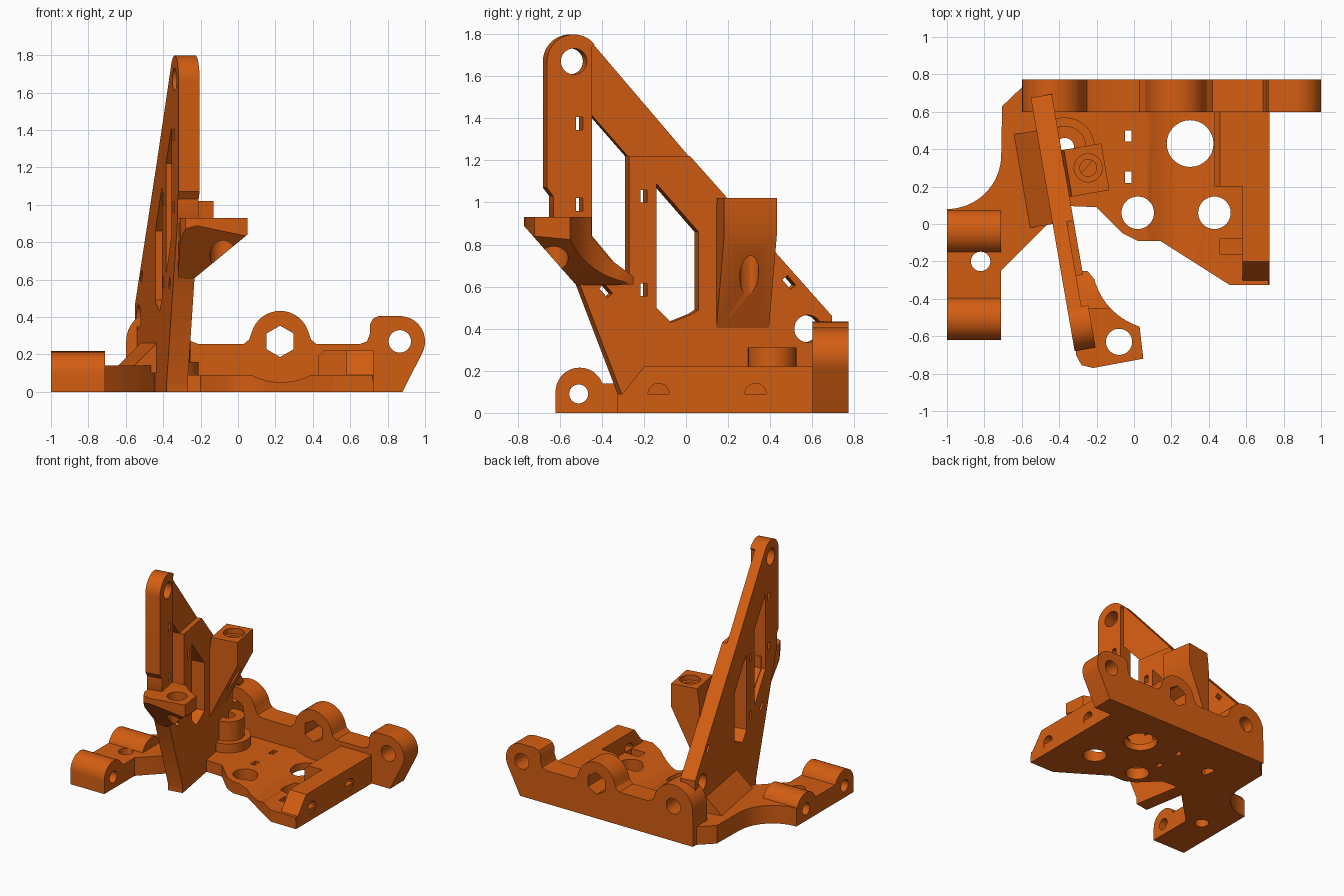
import bpy, bmesh, math
from mathutils import Vector

if "Cube" in bpy.data.objects:
    bpy.data.objects.remove(bpy.data.objects["Cube"])

orange = bpy.data.materials.new("orange plastic")
orange.diffuse_color = (0.65, 0.11, 0.006, 1)
orange.use_nodes = True
orange.node_tree.nodes["Principled BSDF"].inputs["Base Color"].default_value = orange.diffuse_color
AXES = {'x': lambda p, h: (h, p[0], p[1]),
        'y': lambda p, h: (p[0], h, p[1]),
        'z': lambda p, h: (p[0], p[1], h)}


def arc(cx, cy, r, a0, a1, n=16):
    return [(cx + r * math.cos(math.radians(a0 + (a1 - a0) * i / n)),
             cy + r * math.sin(math.radians(a0 + (a1 - a0) * i / n))) for i in range(n + 1)]


def circle(cx, cy, r, n=32, start=0):
    return arc(cx, cy, r, start, start + 360, n)[:-1]


def rect(cx, cy, w, h, turn=0):
    c, s = math.cos(turn), math.sin(turn)
    return [(cx + a * c - b * s, cy + a * s + b * c) for a, b in
            ((-w / 2, -h / 2), (w / 2, -h / 2), (w / 2, h / 2), (-w / 2, h / 2))]


def prism(name, pts, axis, lo, hi, place=None):
    """Extrude a closed profile along an axis, optionally remapping points."""
    f = AXES[axis]
    bm = bmesh.new()
    a, b = [[bm.verts.new(f(p, h)) for p in pts] for h in (lo, hi)]
    n = len(pts)
    bm.faces.new(a)
    bm.faces.new(b)
    for i in range(n):
        bm.faces.new((a[i], a[(i + 1) % n], b[(i + 1) % n], b[i]))
    if place:
        for v in bm.verts:
            v.co = place(v.co)
    bmesh.ops.recalc_face_normals(bm, faces=bm.faces)
    me = bpy.data.meshes.new(name)
    bm.to_mesh(me)
    bm.free()
    ob = bpy.data.objects.new(name, me)
    me.materials.append(orange)
    bpy.context.collection.objects.link(ob)
    return ob


def combine(ob, other, op='DIFFERENCE'):
    m = ob.modifiers.new("combine", 'BOOLEAN')
    m.operation, m.solver, m.object = op, 'EXACT', other
    bpy.context.view_layer.objects.active = ob
    bpy.ops.object.modifier_apply(modifier=m.name)
    bpy.data.objects.remove(other)


def cut(ob, pts, axis, lo=-2, hi=2, place=None):
    combine(ob, prism("cutter", pts, axis, lo, hi, place))


def arm_space(co):
    """x is depth through the arm, measured from its outer face."""
    return Vector((-0.435 - 0.173 * co.y + co.x, co.y + 0.173 * co.x, co.z))


# Back plate with three bosses
back = prism("back_plate",
             [(-.6, 0)] + arc(-.432, .27, .166, 180, 10) +
             [(-.25, .27), (-.21, .255), (.03, .255), (.06, .28)] +
             arc(.225, .275, .158, 165, 15) +
             [(.39, .28), (.42, .255), (.65, .255), (.69, .27), (.705, .31),
              (.705, .36), (.72, .39), (.75, .405)] +
             arc(.865, .27, .135, 90, -25) + [(.88, 0)], 'y', .6, .772)
for x in (-.432, .865):
    cut(back, circle(x, .27, .06), 'y')
cut(back, circle(.225, .27, .084, 6, 90), 'y')

# Base floor
floor = prism("base_floor",
              [(-.5, .65), (.72, .65), (.72, -.325), (.51, -.325), (.14, -.09), (.02, -.09),
               (-.06, -.05), (-.2, .09), (-.45, .1)], 'z', 0, .09)
cut(floor, arc(.23, .39, .34, 180, 360), 'y', -.5, .6)
cut(floor, circle(.3, .43, .125), 'z')
for x in (.02, .43):
    cut(floor, circle(x, .06, .087), 'z')
for y in (.25, .47):
    cut(floor, rect(-.03, y, .035, .06), 'z')
cut(floor, rect(.52, -.12, .12, .08), 'z', .04, .2)

# Side wall and the thick block behind it
wall = prism("side_wall",
             [(-.325, 0), (-.325, .06), (-.2, .22), (.62, .22), (.62, 0)], 'x', .58, .724)
block = prism("inner_block",
              [(.43, .085), (.43, .19), (.46, .22), (.66, .22), (.66, .085)], 'y', .2, .62)
for ob in (wall, block):
    for y in (-.13, .33):
        cut(ob, circle(y, .09, .05), 'x', .5)

# Rod clamp on the left
clamp = prism("rod_clamp",
              [(-.62, 0)] + arc(-.505, .1, .115, 180, 20) + [(-.385, .14), (-.16, .14)] +
              arc(-.04, .1, .118, 160, 0) + [(.078, 0)], 'x', -1, -.71)
for y in (-.51, -.04):
    cut(clamp, circle(y, .09, .045), 'x')
cut(clamp, circle(-.82, -.2, .052), 'z')

# Bridge between clamp and back plate
bridge = prism("clamp_bridge",
               [(-1, .03)] + arc(-1, .37, .29, -90, 0) +
               [(-.705, .63), (-.6, .73), (-.5, .73), (-.42, .1), (-.46, 0),
                (-.71, -.25), (-.711, .03)], 'z', 0, .14)
cut(bridge, circle(-.04, .09, .045), 'x', -2, -.65)
prism("bridge_gusset", [(-.12, .1), (-.12, .14), (0, .26), (.03, .26), (.03, .1)],
      'y', .0, .5, lambda co: arm_space(co))

# Upright arm: thin plate plus a thick column and thick lower body
tip = arc(-.552, 1.67, .128, 180, 40)
low = [(-.65, 1.03), (-.65, .93), (-.52, .6), (-.31, .05), (-.31, 0), (.675, 0)]
arm = prism("arm_plate", tip + [(0, 1.22), (.675, .46)] + low[::-1] + [(-.68, 1.07)],
            'x', 0, .075, arm_space)
column = prism("arm_column", tip + [(-.465, 1.74), (-.465, .8), (-.5, .7), (-.58, .76),
                                    (-.65, .93), (-.65, 1.03), (-.68, 1.07)],
               'x', .03, .112, arm_space)
body = prism("arm_body", [(-.29, 1.22), (0, 1.22), (.675, .46), (.675, 0), (-.31, 0), (-.31, .05),
                          (-.52, .6), (-.58, .76), (-.465, .84), (-.29, .63)],
             'x', .03, .112, arm_space)
openings = [[(-.465, 1.42), (-.29, 1.22), (-.29, .63), (-.465, .84)],
            [(-.16, 1.09), (.04, .86), (.04, .49), (.01, .47), (-.09, .43), (-.16, .5)],
            circle(-.552, 1.67, .062), circle(.56, .4, .065),
            rect(-.525, 1.375, .032, .06), rect(-.525, .99, .032, .06),
            rect(-.22, 1.03, .032, .06), rect(-.22, .585, .032, .06),
            rect(.47, .62, .032, .06, .7), rect(-.4, .58, .032, .06, .7)]
for ob in (arm, column, body):
    for pts in openings:
        cut(ob, pts, 'x', -.3, .3, arm_space)

# Bracket: plan outline trimmed by its front and side outlines
bracket = prism("bracket",
                [(-.34, -.25), (-.25, -.25)] + arc(.14, -.2, .365, 195, 250, 12) +
                [(.03, -.55), (.05, -.72), (-.22, -.77), (-.28, -.755), (-.31, -.7)], 'z', .4, .93)
combine(bracket, prism("trim", [(-.5, .93), (.1, .93), (.1, .88), (.05, .84), (-.23, .61), (-.5, .55)],
                       'y', -1, 0), 'INTERSECT')
combine(bracket, prism("trim", [(-.78, .93), (-.45, .93), (-.45, .84), (-.36, .73), (-.24, .64),
                                (-.24, .61), (-.52, .605), (-.78, .9)], 'x', -1, 1), 'INTERSECT')
cut(bracket, circle(-.08, -.63, .07), 'z')

# Post with a vertical screw hole, tapering into the arm
post = prism("screw_post", [(.1, .38), (.11, .9), (.125, 1.02), (.325, 1.02), (.325, .84)],
             'y', .125, .375, arm_space)
cut(post, circle(-.245, .3, .045), 'z')
cut(post, circle(-.245, .3, .075), 'z', .98, 1.2)

# Round stop on the floor
stop = prism("floor_boss", circle(-.37, .41, .115), 'z', .05, .31)
prism("floor_boss_foot", circle(-.37, .41, .16), 'z', .05, .16)
cut(bpy.data.objects["floor_boss_foot"], circle(-.37, .41, .05), 'z')
cut(stop, circle(-.37, .41, .05), 'z')
cut(floor, circle(-.37, .41, .05), 'z')

# Smooth the curved sides, keep edges sharp
bpy.ops.object.select_all(action='SELECT')
bpy.ops.object.shade_smooth_by_angle(angle=math.radians(30))
